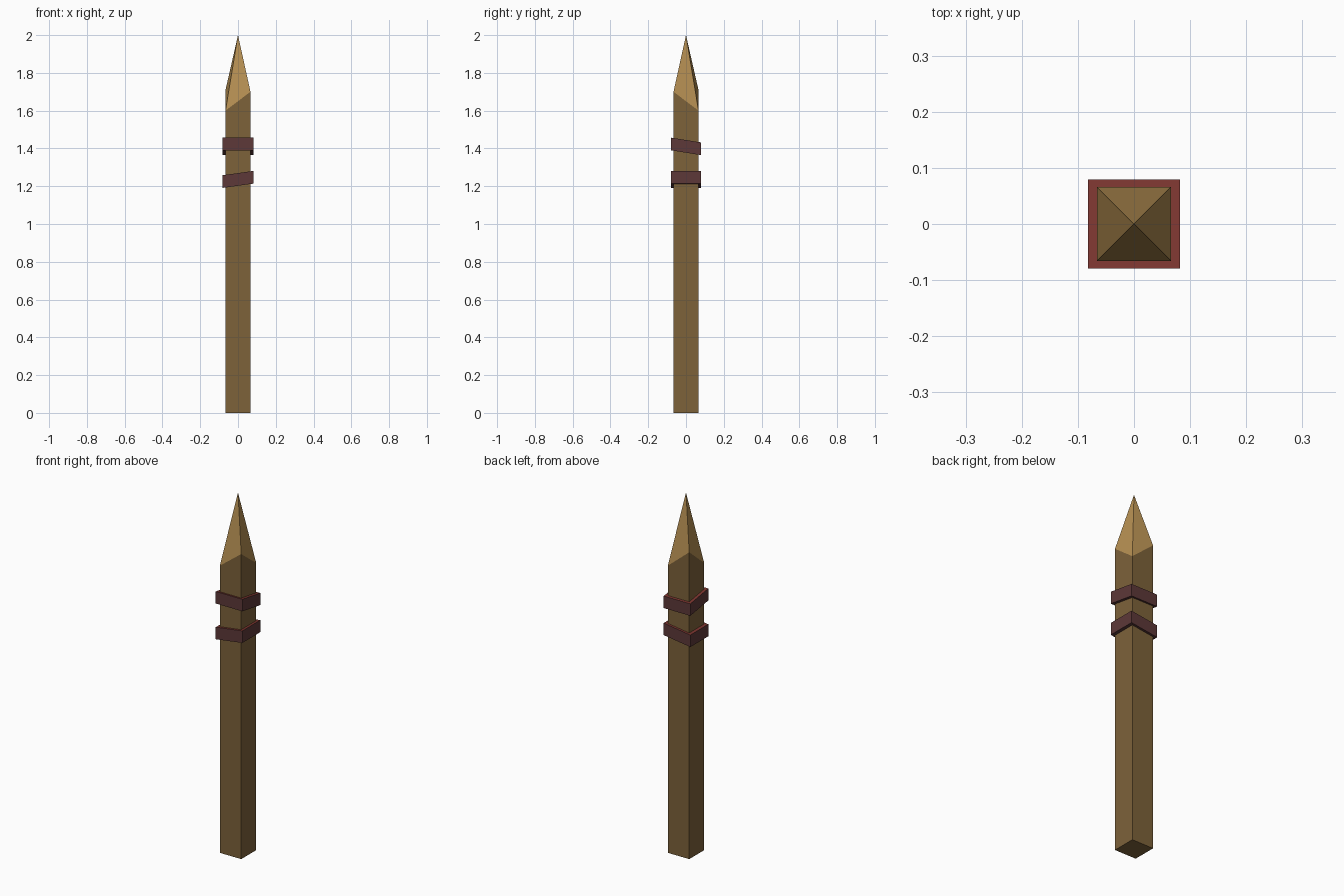
import bpy, bmesh

if "Cube" in bpy.data.objects:
    bpy.data.objects.remove(bpy.data.objects["Cube"])


def material(name, rgb):
    m = bpy.data.materials.new(name)
    m.diffuse_color = (*rgb, 1)
    m.use_nodes = True
    m.node_tree.nodes["Principled BSDF"].inputs["Base Color"].default_value = m.diffuse_color
    return m


bark = material("brown_wood", (0.205, 0.122, 0.042))
cut = material("light_cut_wood", (0.456, 0.270, 0.084))
band_side = material("dark_maroon", (0.109, 0.040, 0.040))
band_top = material("red_maroon", (0.205, 0.037, 0.030))


def finish(name, bm, mats):
    bmesh.ops.recalc_face_normals(bm, faces=bm.faces)
    me = bpy.data.meshes.new(name)
    bm.to_mesh(me)
    bm.free()
    for m in mats:
        me.materials.append(m)
    ob = bpy.data.objects.new(name, me)
    bpy.context.collection.objects.link(ob)


# Square stake whose sharpened tip starts at a different height on each corner
H = 0.066
corners = [(-H, -H, 1.60), (H, -H, 1.70), (H, H, 1.60), (-H, H, 1.71)]
bm = bmesh.new()
low = [bm.verts.new((x, y, 0)) for x, y, z in corners]
top = [bm.verts.new(c) for c in corners]
apex = bm.verts.new((0, 0, 2))
bm.faces.new(low[::-1])
for i in range(4):
    j = (i + 1) % 4
    bm.faces.new((low[i], low[j], top[j], top[i]))
    bm.faces.new((top[i], top[j], apex)).material_index = 1
finish("stake", bm, [bark, cut])


# Slanted bands wrapped around the stake
def band(name, z, slope_x, slope_y):
    bm = bmesh.new()
    bmesh.ops.create_cube(bm, size=1)
    for v in bm.verts:
        x, y = v.co.x * 0.164, v.co.y * 0.158
        v.co = (x, y, z + v.co.z * 0.067 + slope_x * x + slope_y * y)
    bm.normal_update()
    for f in bm.faces:
        f.material_index = 1 if f.normal.z > 0.5 else 0
    finish(name, bm, [band_side, band_top])


band("upper_band", 1.411, 0, -0.16)
band("lower_band", 1.236, 0.14, 0)
